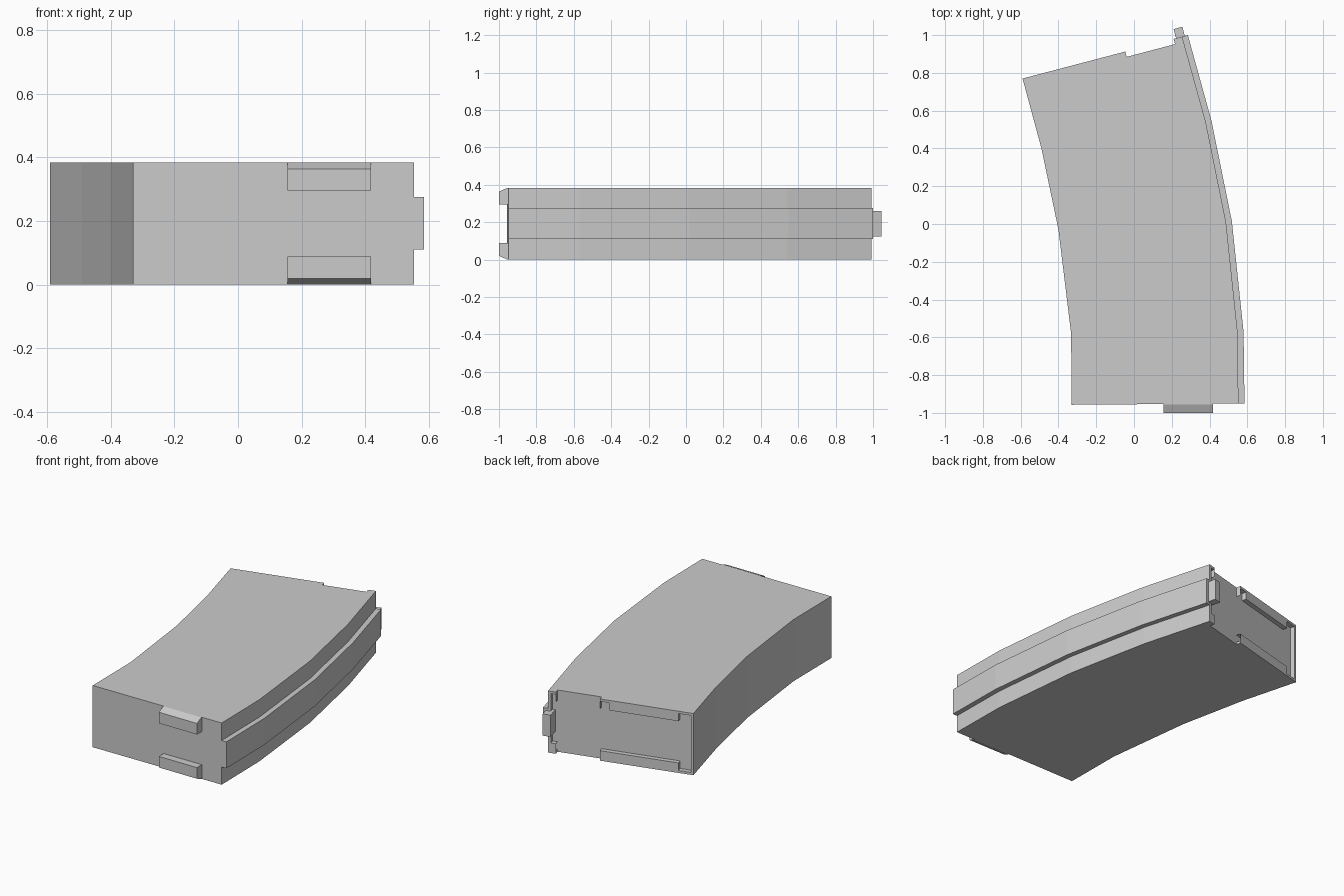
import bpy, bmesh
from mathutils import Vector, Matrix

if "Cube" in bpy.data.objects:
    bpy.data.objects.remove(bpy.data.objects["Cube"])

H = 0.384            # body height
RIB = (0.11, 0.275)  # rib z range


def make_object(name, bm):
    bmesh.ops.recalc_face_normals(bm, faces=bm.faces)
    me = bpy.data.meshes.new(name)
    bm.to_mesh(me)
    bm.free()
    ob = bpy.data.objects.new(name, me)
    bpy.context.collection.objects.link(ob)
    return ob


def loft(name, rings):
    """Skin a list of closed rings and cap both ends."""
    bm = bmesh.new()
    loops = [[bm.verts.new(p) for p in ring] for ring in rings]
    for a, b in zip(loops, loops[1:]):
        for i in range(len(a)):
            j = (i + 1) % len(a)
            bm.faces.new((a[i], a[j], b[j], b[i]))
    bm.faces.new(loops[0])
    bm.faces.new(loops[-1])
    return make_object(name, bm)


# Curved body with rib: inner curve, outer curve, rib curve at each station
stations = [
    ((-0.33, -0.957), (0.553, -0.95), (0.585, -0.95)),
    ((-0.333, -0.58), (0.548, -0.57), (0.580, -0.57)),
    ((-0.40, -0.03), (0.487, 0.01), (0.518, 0.015)),
    ((-0.49, 0.40), (0.38, 0.54), (0.41, 0.547)),
    ((-0.59, 0.77), (0.255, 0.992), (0.285, 1.0)),
]


def section(left, right, rib):
    a, b = RIB
    plan = [(left, 0), (right, 0), (right, a), (rib, a),
            (rib, b), (right, b), (right, H), (left, H)]
    return [(p[0], p[1], z) for p, z in plan]


body = loft("curved_body", [section(*s) for s in stations])

# Recess in the slanted back end, cut in the local frame of that end
corner = Vector((-0.59, 0.77, 0))
along = (Vector((0.285, 1.0, 0)) - corner).normalized()
outward = Vector((-along.y, along.x, 0))
DEPTH = 0.029


def cut_end(u0, u1, z0, z1):
    def ring(u):
        return [corner + along * u + outward * v + Vector((0, 0, z))
                for v, z in ((-DEPTH, z0), (0.05, z0), (0.05, z1), (-DEPTH, z1))]
    cutter = loft("end_cutter", [ring(u0), ring(u1)])
    cutter.hide_render = True
    mod = body.modifiers.new("recess", 'BOOLEAN')
    mod.operation = 'DIFFERENCE'
    mod.solver = 'EXACT'
    mod.object = cutter
    bpy.context.view_layer.objects.active = body
    bpy.ops.object.modifier_apply(modifier=mod.name)
    bpy.data.objects.remove(cutter)


T = 0.015  # rim wall thickness
cut_end(T, 0.857, 0.062, H - 0.062)          # main recess between thick lips
cut_end(T, 0.09, T, H - T)                   # thin-walled corner
cut_end(0.505, 0.857, T, H - T)              # thin-walled outer part
cut_end(0.84, 0.888, RIB[0] + T, RIB[1] - T)  # recess inside the rib
cut_end(0.562, 0.827, -0.05, H + 0.05)       # gap through the rim

# Pair of bevelled tabs on the front end
profile = [(-0.945, 0.295), (-1.0, 0.295), (-1.0, 0.364), (-0.955, H), (-0.945, H)]
for name, flip in (("upper_tab", False), ("lower_tab", True)):
    loft(name, [[(x, y, H - z if flip else z) for y, z in profile]
                for x in (0.155, 0.417)])
